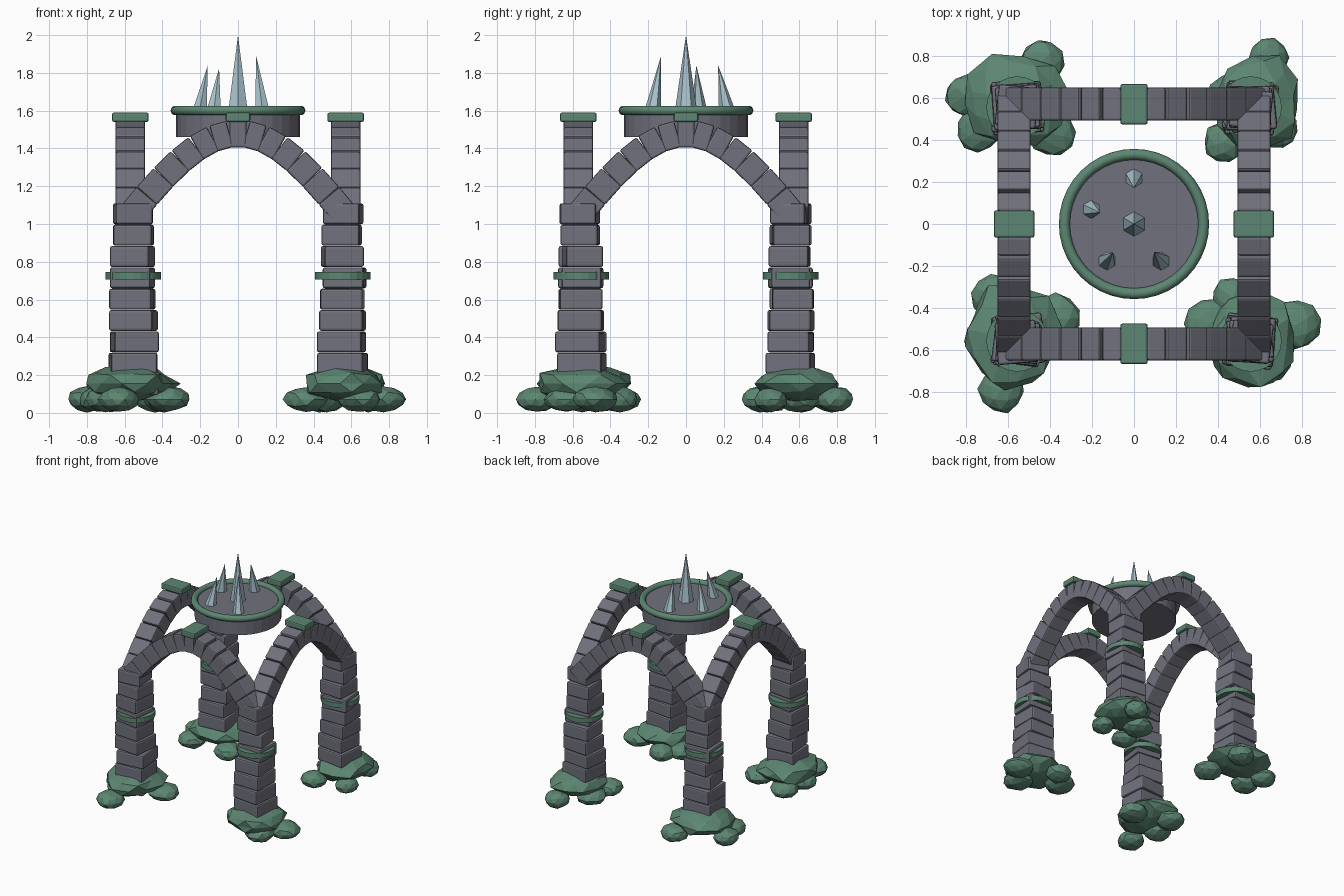
import bpy, bmesh, math, random
from mathutils import Matrix, Vector

random.seed(7)
cube = bpy.data.objects.get("Cube")
if cube:
    bpy.data.objects.remove(cube, do_unlink=True)


def material(name, rgb):
    m = bpy.data.materials.new(name)
    m.use_nodes = True
    m.diffuse_color = (*rgb, 1)
    bsdf = next(n for n in m.node_tree.nodes if n.type == "BSDF_PRINCIPLED")
    bsdf.inputs["Base Color"].default_value = (*rgb, 1)
    return m


STONE = material("grey stone", (0.165, 0.165, 0.205))
GREEN = material("moss green", (0.108, 0.24, 0.168))
ICE = material("pale crystal", (0.40, 0.55, 0.61))


def finish(bm, name, mat, bevel=0):
    me = bpy.data.meshes.new(name)
    bm.to_mesh(me)
    bm.free()
    me.materials.append(mat)
    ob = bpy.data.objects.new(name, me)
    bpy.context.collection.objects.link(ob)
    if bevel:
        mod = ob.modifiers.new("soft_edges", "BEVEL")
        mod.width = bevel
        mod.segments = 2
    return ob


def add_box(bm, loc, size, rot=None):
    m = Matrix.Translation(loc) @ (rot or Matrix()) @ Matrix.Diagonal((*size, 1))
    bmesh.ops.create_cube(bm, size=1, matrix=m)


def add_drum(bm, loc, radius, height, sides):
    bmesh.ops.create_cone(bm, cap_ends=True, segments=sides, radius1=radius,
                          radius2=radius, depth=height, matrix=Matrix.Translation(loc))


# Four arches of stone blocks following a sine curve, with green keystones
SPAN, SPRING, RISE, BLOCKS = 0.57, 1.045, 0.435, 13


def curve(x):
    return Vector((x, 0, SPRING + RISE * math.cos(math.pi * x / (2 * SPAN))))


for i, side in enumerate(("front", "left", "back", "right")):
    turn = Matrix.Rotation(i * math.pi / 2, 4, "Z")
    bm = bmesh.new()
    for k in range(BLOCKS):
        a = curve(SPAN * (2 * k / BLOCKS - 1))
        b = curve(SPAN * (2 * (k + 1) / BLOCKS - 1))
        d = b - a
        rot = Matrix.Rotation(-math.atan2(d.z, d.x), 4, "Y")
        mid = (a + b) / 2 - Vector((0, SPAN, 0))
        add_box(bm, mid, (d.length * 1.01, 0.157, 0.143), rot)
    bm.transform(turn)
    finish(bm, side + "_arch", STONE, 0.01)
    bm = bmesh.new()
    add_box(bm, (0, -SPAN, 1.565), (0.13, 0.193, 0.05))
    bm.transform(turn)
    finish(bm, side + "_keystone", GREEN, 0.01)


# Pillars of loosely stacked blocks, each with a green collar
PITCH, COURSES = 0.113, 9
for sx, sy, name in ((1, 1, "back_left"), (-1, 1, "back_right"),
                     (1, -1, "front_left"), (-1, -1, "front_right")):
    cx, cy = sx * 0.555, sy * 0.555
    bm = bmesh.new()
    for k in range(COURSES):
        w = 0.25 - 0.055 * k / (COURSES - 1)
        loc = (cx + random.uniform(-0.01, 0.01), cy + random.uniform(-0.01, 0.01),
               0.15 + PITCH * k)
        rot = Matrix.Rotation(random.uniform(-0.13, 0.13), 4, "Z")
        add_box(bm, loc, (w, w * random.uniform(0.93, 1.03), PITCH * 0.98), rot)
    finish(bm, name + "_pillar", STONE, 0.012)
    bm = bmesh.new()
    add_drum(bm, (cx, cy, 0.725), 0.147, 0.04, 24)
    finish(bm, name + "_collar", GREEN)


# Faceted mossy rocks round the pillar feet
def add_rock(bm, loc, size, rough):
    new = bmesh.ops.create_icosphere(bm, subdivisions=2, radius=1)["verts"]
    spin = Matrix.Rotation(random.uniform(0, math.tau), 4, "Z")
    for v in new:
        p = spin @ (v.co * random.uniform(1 - rough, 1 + rough * 0.6))
        v.co = Vector([l + c * s for l, c, s in zip(loc, p, size)])


# Each foot: large rock centre and size, then small rocks as x, y, radius
FEET = {
    "back_right": ((-0.57, 0.59, 0.25, 0.23),
                   [(-0.80, 0.61, 0.10), (-0.44, 0.77, 0.11), (-0.39, 0.43, 0.11), (-0.74, 0.45, 0.11)]),
    "back_left": ((0.59, 0.58, 0.21, 0.23),
                  [(0.64, 0.79, 0.10), (0.46, 0.59, 0.12), (0.43, 0.39, 0.10), (0.69, 0.45, 0.09)]),
    "front_left": ((0.56, -0.56, 0.22, 0.24),
                   [(0.77, -0.48, 0.12), (0.36, -0.47, 0.12), (0.47, -0.35, 0.10), (0.64, -0.63, 0.12)]),
    "front_right": ((-0.58, -0.54, 0.23, 0.26),
                    [(-0.63, -0.79, 0.11), (-0.37, -0.45, 0.12), (-0.67, -0.35, 0.11), (-0.70, -0.55, 0.11)]),
}
for name, (big, small) in FEET.items():
    bm = bmesh.new()
    add_rock(bm, (big[0], big[1], 0.155), (big[2], big[3], 0.1), 0.13)
    for x, y, r in small:
        add_rock(bm, (x, y, 0.072), (r, r, 0.068), 0.08)
    finish(bm, name + "_rocks", GREEN)


# Round floating tray with a green rim
bm = bmesh.new()
add_drum(bm, (0, 0, 1.53), 0.328, 0.14, 32)
finish(bm, "tray", STONE)
bpy.ops.mesh.primitive_torus_add(major_radius=0.331, minor_radius=0.026, major_segments=40,
                                 minor_segments=10, location=(0, 0, 1.601))
rim = bpy.context.object
rim.name = "tray_rim"
rim.data.materials.append(GREEN)
bpy.ops.object.shade_smooth_by_angle(angle=math.radians(40))


# Six-sided crystals: base radius, base position, tip position
def crystal(name, radius, base, tip):
    bm = bmesh.new()
    ring = [bm.verts.new((base[0] + radius * math.sin(k * math.tau / 6),
                          base[1] + radius * math.cos(k * math.tau / 6), 1.59))
            for k in range(6)]
    top = bm.verts.new(tip)
    bm.faces.new(ring)
    for k in range(6):
        bm.faces.new((ring[(k + 1) % 6], ring[k], top))
    bmesh.ops.recalc_face_normals(bm, faces=bm.faces)
    finish(bm, name, ICE)


crystal("centre_crystal", 0.06, (0, 0), (0, 0, 2.0))
crystal("back_crystal", 0.046, (0, 0.22), (0, 0.17, 1.84))
crystal("right_crystal", 0.045, (-0.205, 0.07), (-0.16, 0.055, 1.84))
crystal("front_right_crystal", 0.045, (-0.13, -0.178), (-0.1, -0.135, 1.825))
crystal("front_left_crystal", 0.045, (0.13, -0.178), (0.096, -0.132, 1.89))
